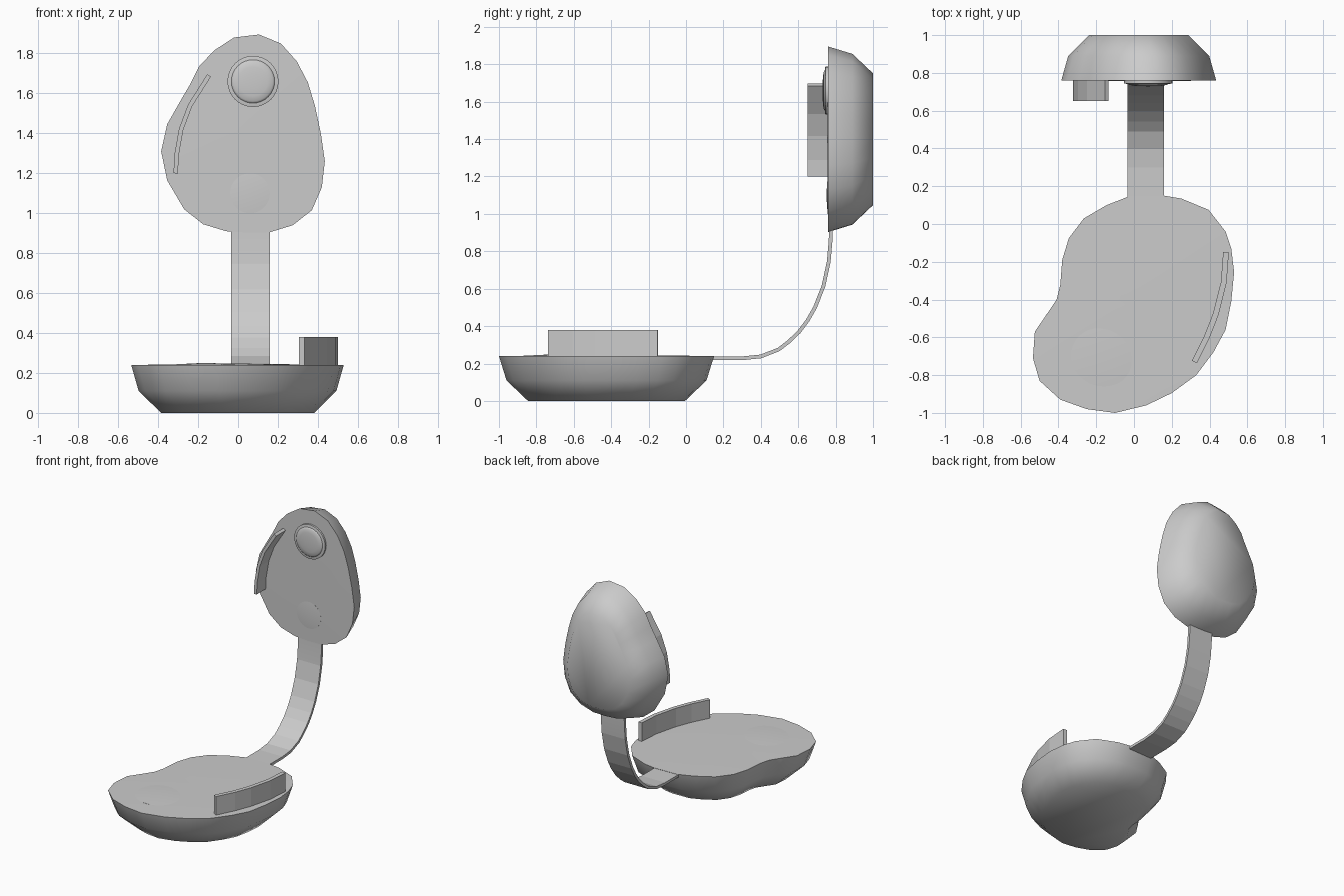
import bpy, bmesh, math
from mathutils import Vector

if "Cube" in bpy.data.objects:
    bpy.data.objects.remove(bpy.data.objects["Cube"])

grey = bpy.data.materials.new("plain grey")
grey.diffuse_color = (0.6, 0.6, 0.6, 1)
grey.use_nodes = True
grey.node_tree.nodes["Principled BSDF"].inputs["Base Color"].default_value = grey.diffuse_color


def flat(x, y, d):      # outline lies in the ground plane, depth is z
    return Vector((x, y, d))


def upright(x, z, d):   # outline stands facing the front, depth is y
    return Vector((x, d, z))


def finish(bm, name, angle):
    bmesh.ops.recalc_face_normals(bm, faces=bm.faces[:])
    me = bpy.data.meshes.new(name)
    bm.to_mesh(me)
    bm.free()
    me.materials.append(grey)
    ob = bpy.data.objects.new(name, me)
    bpy.context.collection.objects.link(ob)
    bpy.ops.object.select_all(action='DESELECT')
    ob.select_set(True)
    bpy.context.view_layer.objects.active = ob
    bpy.ops.object.shade_smooth_by_angle(angle=math.radians(angle))
    return ob


def shell(name, outline, centre, rings, tip, place, angle=62):
    """Loft scaled copies of an outline; rings are (scale u, scale v, depth).
    The first ring is closed by a fan to depth tip, the last by a flat cap."""
    bm = bmesh.new()
    cu, cv = centre
    loops = [[bm.verts.new(place(cu + (u - cu) * su, cv + (v - cv) * sv, d))
              for u, v in outline] for su, sv, d in rings]
    n = len(outline)
    for a, b in zip(loops, loops[1:]):
        for i in range(n):
            j = (i + 1) % n
            bm.faces.new((a[i], a[j], b[j], b[i]))
    c = bm.verts.new(place(cu, cv, tip))
    for i in range(n):
        bm.faces.new((c, loops[0][i], loops[0][(i + 1) % n]))
    bm.faces.new(loops[-1])
    return finish(bm, name, angle)


def ribbon(name, path, thick, d0, d1, place, angle=5):
    """Thicken a 2D path sideways and extrude it from depth d0 to d1."""
    pts = [Vector(p) for p in path]
    bm = bmesh.new()
    rows = []
    for i, p in enumerate(pts):
        t = (pts[min(i + 1, len(pts) - 1)] - pts[max(i - 1, 0)]).normalized()
        s = Vector((-t.y, t.x)) * thick / 2
        rows.append([bm.verts.new(place(q.x, q.y, d))
                     for q, d in ((p + s, d0), (p - s, d0), (p - s, d1), (p + s, d1))])
    for a, b in zip(rows, rows[1:]):
        for i in range(4):
            j = (i + 1) % 4
            bm.faces.new((a[i], a[j], b[j], b[i]))
    bm.faces.new(rows[0])
    bm.faces.new(rows[-1])
    return finish(bm, name, angle)


def circle(c, r, n=32):
    return [(c[0] + r * math.cos(2 * math.pi * i / n),
             c[1] + r * math.sin(2 * math.pi * i / n)) for i in range(n)]


# Base: bean-shaped dish with a flat top
base = [(-.03, .145), (.16, .15), (.25, .135), (.395, .075), (.485, -.04),
        (.515, -.13), (.53, -.255), (.515, -.41), (.485, -.56), (.42, -.68),
        (.33, -.80), (.20, -.895), (.065, -.96), (-.10, -1), (-.25, -.98),
        (-.39, -.93), (-.50, -.83), (-.535, -.71), (-.525, -.57), (-.46, -.475),
        (-.41, -.40), (-.39, -.32), (-.38, -.19), (-.345, -.075), (-.265, .03),
        (-.145, .10)]
shell("base_dish", base, (0, -.425),
      [(1, 1, .24), (.93, .93, .11), (.72, .73, 0)], .247, flat)

# Head: upright egg-shaped shell with a flat front
head = [(-.06, .91), (.05, .903), (.16, .905), (.275, .94), (.37, 1.015),
        (.42, 1.13), (.435, 1.26), (.415, 1.40), (.385, 1.54), (.35, 1.655),
        (.295, 1.76), (.215, 1.85), (.105, 1.895), (-.02, 1.88), (-.12, 1.815),
        (-.195, 1.735), (-.24, 1.645), (-.29, 1.56), (-.355, 1.445),
        (-.385, 1.31), (-.355, 1.165), (-.27, 1.02), (-.175, .945)]
shell("head_shell", head, (.025, 1.40),
      [(1, 1, .76), (.91, .92, .89), (.64, .71, 1)], .755, upright)

# Low pads on both flat faces
shell("base_pad", circle((-.16, -.68), .18), (-.16, -.68),
      [(1, 1, .242), (1, 1, .235)], .251, flat)
shell("head_pad", circle((.06, 1.10), .10), (.06, 1.10),
      [(1, 1, .757), (1, 1, .765)], .75, upright)

# Round knob: rim and dome
knob = (.075, 1.66)
shell("knob_rim", circle(knob, .128), knob,
      [(.9, .9, .742), (1, 1, .745), (1, 1, .77)], .742, upright, 30)
shell("knob_dome", circle(knob, .112), knob,
      [(.35, .35, .73), (.65, .65, .732), (.88, .88, .736), (1, 1, .744), (1, 1, .76)],
      .729, upright)

# Curved upright fins
ribbon("base_fin", [(.487, -.15), (.475, -.31), (.432, -.48), (.385, -.60), (.32, -.73)],
       .03, .235, .38, flat)
ribbon("head_fin", [(-.312, 1.20), (-.308, 1.29), (-.285, 1.42), (-.24, 1.54), (-.145, 1.69)],
       .022, .65, .77, upright)

# Curved strap joining base and head
ribbon("strap", [(.10, .228), (.30, .228), (.40, .238), (.495, .275), (.55, .317),
                 (.605, .37), (.65, .43), (.69, .50), (.735, .615), (.763, .745),
                 (.773, .86), (.775, .96)],
       .02, -.035, .16, lambda y, z, x: Vector((x, y, z)))
